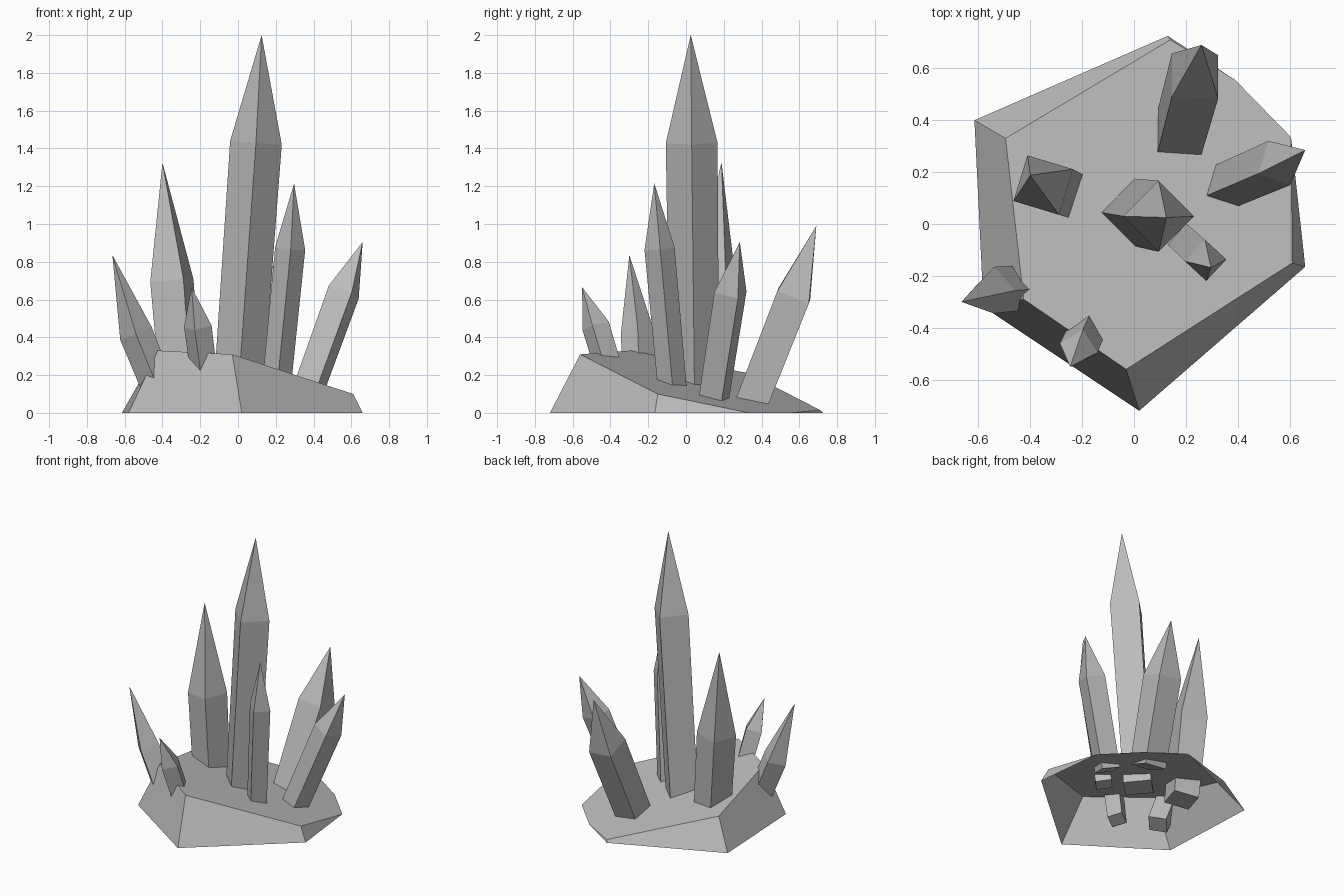
import bpy
import bmesh
import math
from mathutils import Vector

if "Cube" in bpy.data.objects:
    bpy.data.objects.remove(bpy.data.objects["Cube"])

stone = bpy.data.materials.new("grey_stone")
stone.diffuse_color = (0.5, 0.5, 0.5, 1)
stone.use_nodes = True
stone.node_tree.nodes["Principled BSDF"].inputs["Base Color"].default_value = stone.diffuse_color


def add_object(name, bm):
    mesh = bpy.data.meshes.new(name)
    bm.to_mesh(mesh)
    bm.free()
    mesh.materials.append(stone)
    obj = bpy.data.objects.new(name, mesh)
    bpy.context.collection.objects.link(obj)
    return obj


def crystal(name, bottom, shoulder, tip, radius, phase):
    """Four-sided leaning prism ending in a long point."""
    bottom, shoulder, tip = Vector(bottom), Vector(shoulder), Vector(tip)
    axis = (shoulder - bottom).normalized()
    u = Vector((1, 0, 0))
    u = (u - axis * u.dot(axis)).normalized()
    v = axis.cross(u)
    bm = bmesh.new()

    def ring(center, r):
        angles = [math.radians(phase + 90 * i) for i in range(4)]
        return [bm.verts.new(center + r * (math.cos(a) * u + math.sin(a) * v))
                for a in angles]

    low, high = ring(bottom, radius * 0.95), ring(shoulder, radius)
    point = bm.verts.new(tip)
    bm.faces.new(low[::-1])
    for i in range(4):
        j = (i + 1) % 4
        bm.faces.new((low[i], low[j], high[j], high[i]))
        bm.faces.new((high[i], high[j], point))
    return add_object(name, bm)


# Rock base: open-bottomed shell whose sloping top runs out at the back right
foot = [(0.02, -0.72, 0), (0.66, -0.165, 0), (0.605, 0.335, 0),
        (0.39, 0.555, 0), (0.13, 0.725, 0), (-0.615, 0.40, 0), (-0.58, -0.32, 0)]
rim = [(-0.03, -0.56, 0.31), (0.61, -0.15, 0.10), None, None,
       (0.14, 0.71, 0.015), (-0.495, 0.33, 0.21), (-0.425, -0.29, 0.33)]
bm = bmesh.new()
foot_verts = [bm.verts.new(p) for p in foot]
rim_verts = [bm.verts.new(p) if p else f for p, f in zip(rim, foot_verts)]
bm.faces.new(rim_verts)
for i in range(7):
    j = (i + 1) % 7
    side = list(dict.fromkeys((foot_verts[i], foot_verts[j], rim_verts[j], rim_verts[i])))
    if len(side) > 2:
        bm.faces.new(side)
add_object("rock_base", bm)

# Crystals: bottom centre, shoulder centre, tip, radius, turn in degrees
crystal("tall_crystal", (0.0, 0.045, 0.10), (0.095, 0.03, 1.43), (0.125, 0.025, 2.0), 0.137, 0)
crystal("left_crystal", (-0.30, 0.13, 0.08), (-0.35, 0.15, 0.70), (-0.40, 0.188, 1.325), 0.13, 28)
crystal("front_right_crystal", (0.20, -0.07, 0.10), (0.276, -0.14, 0.87), (0.297, -0.168, 1.215), 0.08, 2)
crystal("right_crystal", (0.35, 0.145, 0.06), (0.56, 0.235, 0.64), (0.66, 0.285, 0.905), 0.095, 28)
crystal("back_crystal", (0.175, 0.35, 0.06), (0.235, 0.57, 0.62), (0.26, 0.69, 0.99), 0.127, 45)
crystal("front_left_crystal", (-0.41, -0.245, 0.10), (-0.54, -0.255, 0.42), (-0.665, -0.30, 0.835), 0.09, 0)
crystal("small_front_crystal", (-0.165, -0.37, 0.10), (-0.213, -0.478, 0.46), (-0.246, -0.55, 0.665), 0.075, -12)
